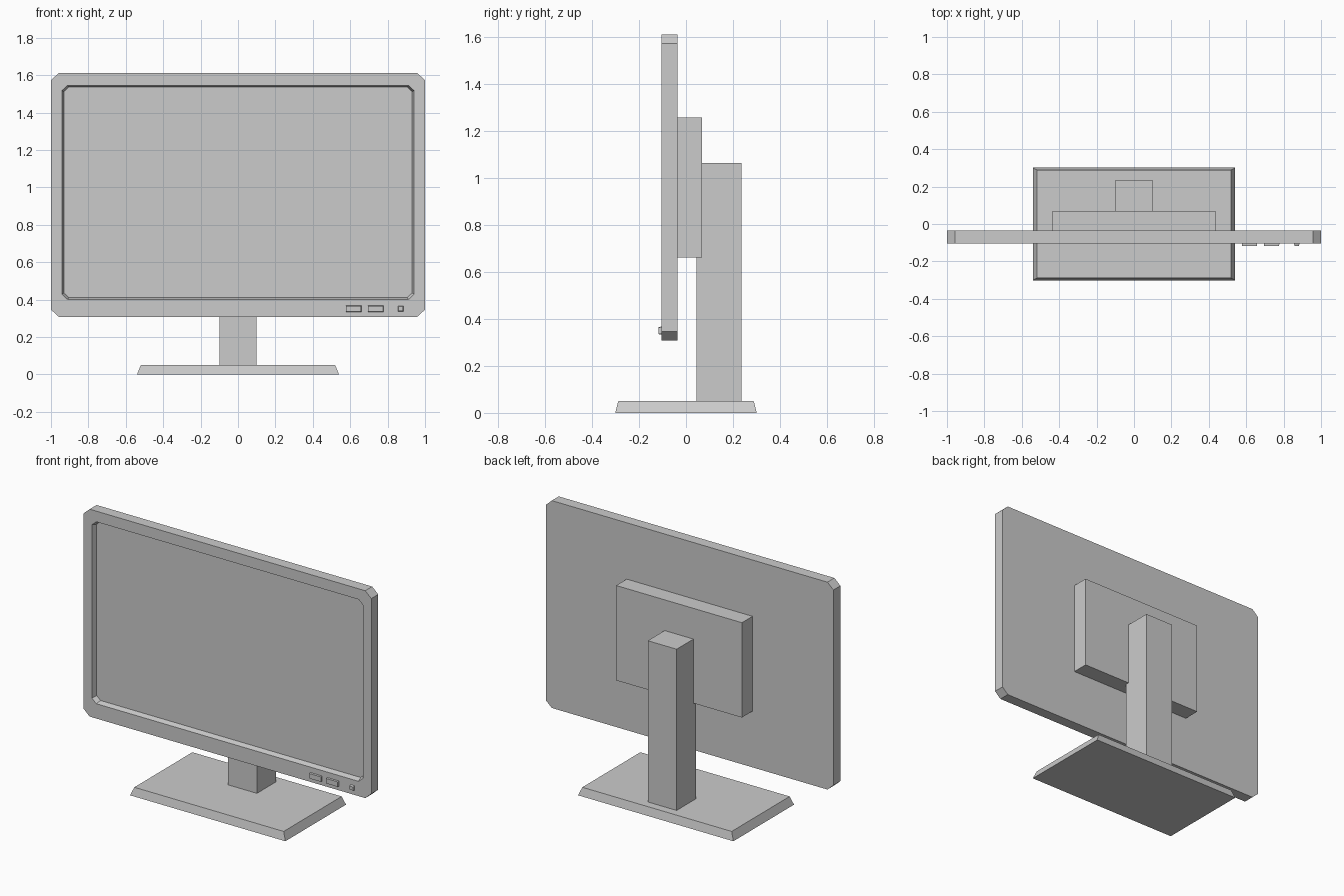
import bpy, bmesh

if "Cube" in bpy.data.objects:
    bpy.data.objects.remove(bpy.data.objects["Cube"])


def rect(x0, x1, v0, v1, cx=0.0, cv=0.0):
    """Rectangle outline, with optional cut corners."""
    if cx == 0:
        return [(x0, v0), (x1, v0), (x1, v1), (x0, v1)]
    return [(x0 + cx, v0), (x1 - cx, v0), (x1, v0 + cv), (x1, v1 - cv),
            (x1 - cx, v1), (x0 + cx, v1), (x0, v1 - cv), (x0, v0 + cv)]


def loft(name, sections, axis='Y'):
    """Join outlines placed along an axis into a closed solid."""
    bm = bmesh.new()
    loops = []
    for pos, outline in sections:
        loops.append([bm.verts.new((x, pos, v) if axis == 'Y' else (x, v, pos))
                      for x, v in outline])
    for a, b in zip(loops, loops[1:]):
        for i in range(len(a)):
            j = (i + 1) % len(a)
            bm.faces.new((a[i], a[j], b[j], b[i]))
    bm.faces.new(loops[0])
    bm.faces.new(loops[-1])
    bmesh.ops.recalc_face_normals(bm, faces=bm.faces)
    mesh = bpy.data.meshes.new(name)
    bm.to_mesh(mesh)
    bm.free()
    obj = bpy.data.objects.new(name, mesh)
    bpy.context.collection.objects.link(obj)
    return obj


# Display housing with recessed screen
outer = rect(-1, 1, 0.308, 1.611, 0.042, 0.038)
loft("display_panel", [
    (-0.036, outer),
    (-0.105, outer),
    (-0.105, rect(-0.942, 0.942, 0.401, 1.544, 0.03, 0.027)),
    (-0.073, rect(-0.931, 0.931, 0.411, 1.536, 0.027, 0.024)),
])

# Rear housing
back = rect(-0.437, 0.437, 0.661, 1.257)
loft("rear_housing", [(-0.036, back), (0.069, back)])

# Stand post
post = rect(-0.1, 0.1, 0.045, 0.236)
loft("stand_post", [(0.05, post), (1.064, post)], 'Z')

# Foot plate with sloped edges
loft("stand_base", [
    (0.0, rect(-0.54, 0.54, -0.301, 0.301)),
    (0.051, rect(-0.519, 0.519, -0.288, 0.288)),
], 'Z')

# Control buttons and power light on the lower bezel
for name, x0, x1, z0, z1, taper in [
        ("button_left", 0.577, 0.659, 0.334, 0.367, 0.001),
        ("button_right", 0.695, 0.777, 0.334, 0.367, 0.001),
        ("power_button", 0.855, 0.885, 0.336, 0.366, 0.004)]:
    loft(name, [
        (-0.105, rect(x0, x1, z0, z1)),
        (-0.118, rect(x0 + taper, x1 - taper, z0 + taper, z1 - taper)),
    ])
